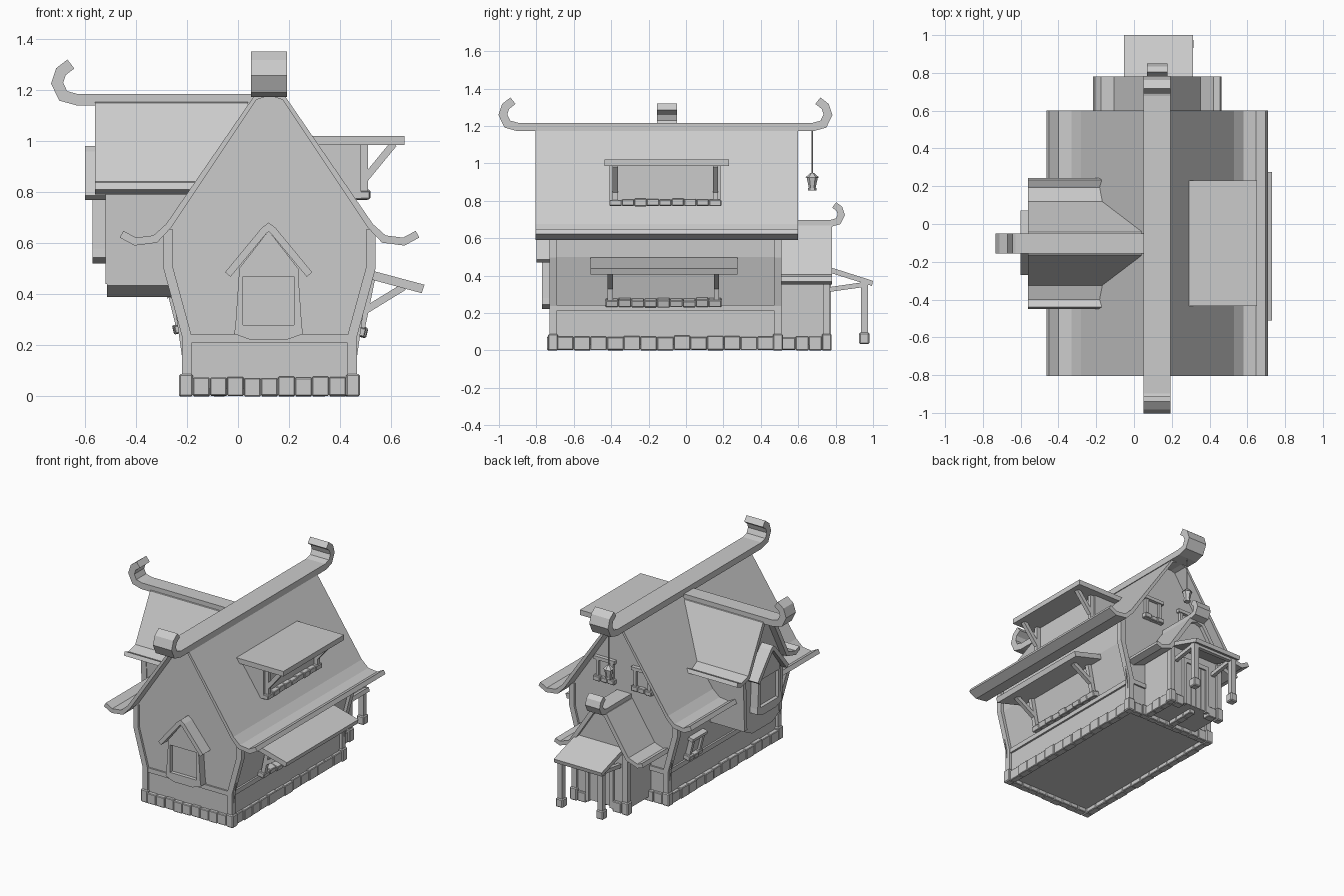
import bpy, bmesh, math, random
from mathutils import Matrix, Vector

if "Cube" in bpy.data.objects:
    bpy.data.objects.remove(bpy.data.objects["Cube"])
random.seed(4)
T = lambda x, y, z=0: Matrix.Translation((x, y, z))
R = lambda deg, ax='Z': Matrix.Rotation(math.radians(deg), 4, ax)
HOUSE = T(.1235, 0)                   # main gable axis
DORMER = T(0, -.103) @ R(-90)         # local -y faces world -x
SIDE = R(90)                          # local x -> y, local -y -> +x
I = Matrix()


def finish(name, bm, M=I, bevel=0):
    bm.transform(M)
    bmesh.ops.recalc_face_normals(bm, faces=bm.faces)
    me = bpy.data.meshes.new(name)
    bm.to_mesh(me)
    bm.free()
    ob = bpy.data.objects.new(name, me)
    bpy.context.collection.objects.link(ob)
    if bevel:
        b = ob.modifiers.new("bevel", 'BEVEL')
        b.width, b.segments = bevel, 1
    return ob


def prism(name, pts, y0, y1, M=I):
    """Extrude an (x, z) polygon along y."""
    bm = bmesh.new()
    a = [bm.verts.new((x, y0, z)) for x, z in pts]
    b = [bm.verts.new((x, y1, z)) for x, z in pts]
    bm.faces.new(a)
    bm.faces.new(b)
    for i in range(len(pts)):
        j = (i + 1) % len(pts)
        bm.faces.new((a[i], a[j], b[j], b[i]))
    bmesh.ops.triangulate(bm, faces=[f for f in bm.faces if len(f.verts) > 4])
    return finish(name, bm, M)


def mirror(half):
    return half + [(-x, z) for x, z in reversed(half) if abs(x) > 1e-6]


def strip(name, path, t, y0, y1, M=I):
    """Thick mitred polyline in (x, z), extruded along y; t may vary per point."""
    P = [Vector(p) for p in path]
    ts = t if isinstance(t, list) else [t] * len(P)
    bm, rings = bmesh.new(), []
    for i, p in enumerate(P):
        d1 = (p - P[i - 1]) if i else P[1] - p
        d2 = (P[i + 1] - p) if i < len(P) - 1 else d1
        n1, n2 = Vector((-d1.y, d1.x)).normalized(), Vector((-d2.y, d2.x)).normalized()
        m = (n1 + n2).normalized()
        o = m * (ts[i] / 2 / max(m.dot(n1), .5))
        rings.append([bm.verts.new((q.x, y, q.y)) for q, y in
                      ((p + o, y0), (p - o, y0), (p - o, y1), (p + o, y1))])
    for a, b in zip(rings, rings[1:]):
        for k in range(4):
            bm.faces.new((a[k], a[(k + 1) % 4], b[(k + 1) % 4], b[k]))
    bm.faces.new(rings[0])
    bm.faces.new(rings[-1])
    return finish(name, bm, M)


def boxes(name, items, M=I, bevel=0):
    """Boxes given as (x0, x1, y0, y1, z0, z1)."""
    bm = bmesh.new()
    for x0, x1, y0, y1, z0, z1 in items:
        S = Matrix.Diagonal((x1 - x0, y1 - y0, z1 - z0, 1))
        bmesh.ops.create_cube(bm, size=1, matrix=T((x0 + x1) / 2, (y0 + y1) / 2, (z0 + z1) / 2) @ S)
    return finish(name, bm, M, bevel)


def stones(name, x0, x1, n, y0, y1, z0, z1, M=I):
    """Row of uneven stones along local x."""
    w, out = (x1 - x0) / n, []
    for i in range(n):
        j = lambda: random.uniform(-.004, .004)
        out.append((x0 + i * w, x0 + (i + 1) * w - .001, y0 + j(), y1, z0 + abs(j()), z1 + j()))
    boxes(name, out, M, .004)


# Main house body (floor sits above the stone footing), base and bands
prism("main_walls", mirror([(.325, .03), (.325, .24), (.392, .5), (.395, .655), (.05, 1.165), (0, 1.185)]),
      -.715, .495, HOUSE)
boxes("sill_band", [(-.338, .338, -.726, .506, .21, .242)], HOUSE)
for s in (-1, 1):
    for y in (-.73, .472):
        strip("corner_post", [(s * .325, .07), (s * .325, .24), (s * .396, .5), (s * .396, .655)],
              .037, y, y + .038, HOUSE)
        boxes("post_base", [(s * .327 - .027, s * .327 + .027, y - .008, y + .046, 0, .088)], HOUSE, .006)
stones("front_stones", -.3, .3, 9, -.74, -.69, 0, .075, HOUSE)
stones("back_stones", -.3, .3, 9, -.515, -.47, 0, .075, HOUSE @ R(180))
stones("right_stones", -.69, .47, 13, -.468, -.42, 0, .075, SIDE)
stones("left_stones", -.47, .69, 13, -.228, -.18, 0, .075, R(-90))

# Roofs: upturned eaves mirrored about each ridge
taper = [.03, .03, .03, .024, .016, .02]
strip("main_roof", mirror([(.58, .636), (.526, .607), (.448, .617), (.396, .668), (.056, 1.17), (0, 1.19)]),
      taper + taper[-2::-1], -.805, .6, HOUSE)
strip("dormer_roof", mirror([(.342, .825), (.298, .806), (.212, .83), (.05, 1.14), (0, 1.16)]),
      .028, -.56, .04, DORMER)
strip("annex_roof", mirror([(.336, .382), (.297, .368), (.22, .395), (.05, .655), (0, .67)]),
      .028, .45, .78, HOUSE)

# Ridge beams with curled ends (path runs along local x)
CURL = [(.1, 0), (.045, .015), (.021, .065), (.036, .11), (.075, .14)]
curl = lambda tip, s, z, k=1: [(tip + s * k * x, z + k * h) for x, h in CURL]
strip("main_ridge", curl(-1, 1, 1.195)[::-1] + curl(.78, -1, 1.195), .044, -.193, -.05, SIDE)
strip("dormer_ridge", curl(-.73, 1, 1.163)[::-1] + [(.06, 1.163)], .044, -.156, -.049)
strip("annex_ridge", [(.5, .68)] + curl(.845, -1, .68, .7), .036, -.178, -.068, SIDE)

# Left dormer body hanging out of the roof
prism("dormer_body", mirror([(.11, .39), (.2, .435), (.215, .815), (.04, 1.14), (0, 1.15)]), -.513, 0, DORMER)
for s in (-1, 1):
    strip("dormer_post", [(s * .19, .442), (s * .205, .82)], .03, -.52, -.48, DORMER)


# Gabled bay window, local wall plane y = 0
def bay(M):
    prism("bay_back", mirror([(.11, .25), (.1, .48), (0, .62)]), -.03, .02, M)
    prism("bay_bottom", mirror([(.07, .222), (.135, .245), (.13, .28)]), -.055, .02, M)
    prism("bay_top", mirror([(.117, .47), (.117, .5), (0, .65)]), -.055, .02, M)
    for s in (-1, 1):
        prism("bay_jamb", [(s * .1, .28), (s * .13, .28), (s * .117, .47), (s * .1, .47)], -.055, .02, M)
    strip("bay_roof", mirror([(.16, .478), (.018, .65), (0, .664)]), .028, -.085, .1, M)


bay(T(.12, -.715))
bay(T(-.515, -.1, .3) @ R(-90))

# Right upper shed dormer
boxes("shed_dormer", [(.2, .482, -.41, .185, .775, .99)])
boxes("shed_awning", [(.24, .652, -.435, .23, .985, 1.02)])
stones("shed_sill", -.41, .19, 9, -.515, -.46, .77, .808, SIDE)
# Right lower awning and sill
prism("lower_awning", [(.46, .475), (.72, .405), (.731, .438), (.47, .508)], -.51, .275)
lean = T(.463, 0, .236) @ R(14, 'Y') @ SIDE
stones("lower_sill", -.43, .19, 9, -.035, .02, 0, .042, lean)


def brace(name, p, q, w, M=I):
    strip(name, [(p[0], p[2]), (q[0], q[2])], w, p[1] - w / 2, p[1] + w / 2, M)


for y in (-.378, .158):
    brace("shed_post", (.495, y, .8), (.495, y, .99), .028)
    brace("shed_brace", (.495, y, .85), (.61, y, .99), .028)
for y in (-.405, .163):
    brace("lower_post", (.484, y, .27), (.525, y, .47), .028)
    brace("lower_brace", (.495, y, .335), (.65, y, .43), .028)


# Small windows, local wall plane y = 0, sill at z = 0
def window(M):
    boxes("window_frame", [(-.065, -.043, -.02, .03, .02, .15), (.043, .065, -.02, .03, .02, .15),
                           (-.08, .08, -.026, .03, .145, .168), (-.045, .045, -.004, .03, .02, .15)], M)
    stones("window_sill", -.08, .08, 3, -.03, .03, 0, .035, M)


for x in (-.022, .265):
    window(T(x, .495, .73) @ R(180))
window(T(-.217, .245, .25) @ R(-14, 'Y') @ R(-90))

# Back annex with planked door
prism("annex_walls", mirror([(.2, .03), (.2, .415), (.045, .655), (0, .665)]), .45, .755, HOUSE)
for s in (-1, 1):
    boxes("annex_post", [(s * .195 - .018, s * .195 + .018, .735, .77, .05, .41)], HOUSE)
    boxes("annex_post_base", [(s * .197 - .026, s * .197 + .026, .726, .779, 0, .088)], HOUSE, .006)
boxes("door_planks", [(-.08 + i * .04, -.043 + i * .04, .75, .765, .03, .33) for i in range(4)], HOUSE)
boxes("door_frame", [(-.105, -.08, .75, .775, .02, .35), (.08, .105, .75, .775, .02, .35),
                     (-.105, .105, .75, .775, .33, .36)], HOUSE)
stones("annex_right_stones", .515, .727, 3, -.335, -.29, 0, .072, SIDE)
stones("annex_left_stones", -.727, -.515, 3, .095, .14, 0, .072, R(-90))
for x in (-.292, -.022):
    stones("annex_back_stone", x, x + .065, 1, -.775, -.72, 0, .072, R(180))

# Porch (local x -> world y)
prism("porch_roof", [(.755, .42), (.994, .345), (1, .372), (.755, .45)], -.313, .053, SIDE)
for x in (-.022, .287):
    boxes("porch_post", [(x - .018, x + .018, .936, .972, .07, .365)])
    boxes("porch_foot", [(x - .027, x + .027, .926, .98, .035, .095)], bevel=.006)
    brace("porch_beam", (.76, -x, .325), (.95, -x, .352), .026, SIDE)
boxes("porch_lintel", [(-.045, .305, .94, .966, .335, .362)])

# Hanging lantern under the back ridge
bm = bmesh.new()
for r1, r2, z0, z1, n in ((.004, .004, .94, 1.18, 6), (.036, .01, .925, .95, 6),
                          (.018, .03, .868, .925, 6), (.023, .023, .855, .868, 6)):
    bmesh.ops.create_cone(bm, cap_ends=True, segments=n, radius1=r1, radius2=r2, depth=z1 - z0,
                          matrix=T(.12, .675, (z0 + z1) / 2))
finish("lantern", bm)
